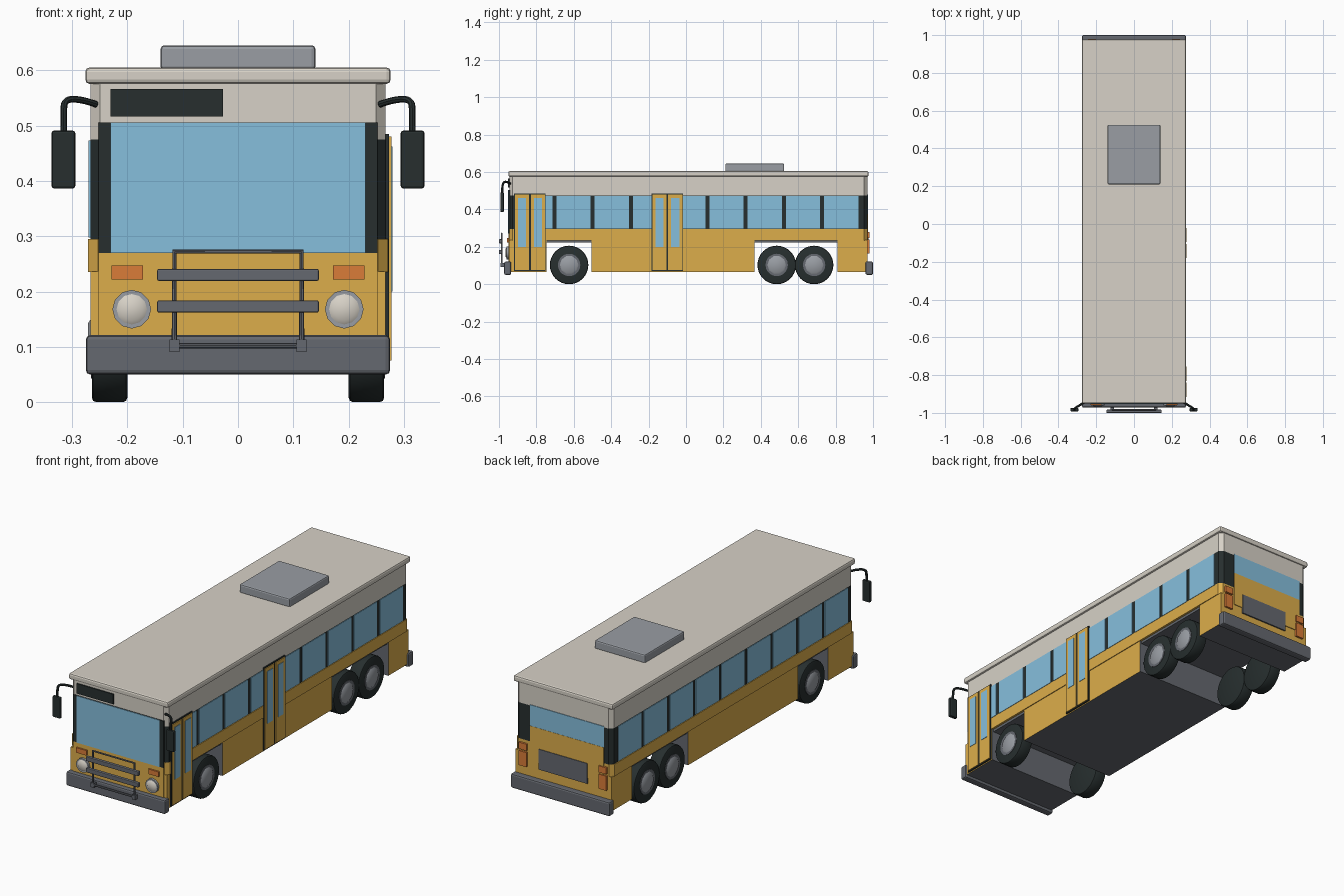
import bpy
import bmesh
from math import pi
from mathutils import Matrix, Vector

default = bpy.data.objects.get("Cube")
if default:
    bpy.data.objects.remove(default, do_unlink=True)


def material(name, rgb):
    m = bpy.data.materials.new(name)
    m.use_nodes = True
    m.diffuse_color = (*rgb, 1)
    m.node_tree.nodes["Principled BSDF"].inputs["Base Color"].default_value = (*rgb, 1)
    return m


yellow = material("yellow paint", (0.72, 0.42, 0.07))
white = material("warm white paint", (0.68, 0.64, 0.57))
glass = material("blue glass", (0.24, 0.52, 0.72))
black = material("black trim", (0.02, 0.028, 0.028))
steel = material("dark grey metal", (0.13, 0.14, 0.16))
silver = material("light grey metal", (0.32, 0.34, 0.37))
orange = material("orange lens", (0.7, 0.2, 0.04))


def finish(name, bm, *mats):
    bmesh.ops.recalc_face_normals(bm, faces=bm.faces)
    mesh = bpy.data.meshes.new(name)
    bm.to_mesh(mesh)
    bm.free()
    for m in mats:
        mesh.materials.append(m)
    obj = bpy.data.objects.new(name, mesh)
    bpy.context.collection.objects.link(obj)
    return obj


def smooth(obj):
    bpy.ops.object.select_all(action='DESELECT')
    bpy.context.view_layer.objects.active = obj
    obj.select_set(True)
    bpy.ops.object.shade_smooth_by_angle(angle=0.7)


def box(name, mat, x, y, z, bevel=0.0, upright=False):
    """Box from (min, max) ranges; upright bevels only the vertical corners."""
    bm = bmesh.new()
    size = [r[1] - r[0] for r in (x, y, z)]
    mid = [(r[0] + r[1]) / 2 for r in (x, y, z)]
    bmesh.ops.create_cube(bm, size=1, matrix=Matrix.Translation(mid) @ Matrix.Diagonal((*size, 1)))
    if bevel:
        edges = [e for e in bm.edges if not upright
                 or abs(e.verts[0].co.z - e.verts[1].co.z) > size[2] / 2]
        bmesh.ops.bevel(bm, geom=edges, offset=bevel, segments=1 if upright else 2,
                        profile=0.5, affect='EDGES')
    return finish(name, bm, mat)


def cylinder(name, mat, centre, radius, depth, axis, sides=32, tip=None, bevel=0.0):
    """Cylinder or tapered disc; the tip end points along +axis."""
    bm = bmesh.new()
    turn = Vector((0, 0, 1)).rotation_difference(Vector(axis)).to_matrix().to_4x4()
    bmesh.ops.create_cone(bm, cap_ends=True, segments=sides, radius1=radius,
                          radius2=radius if tip is None else tip, depth=depth)
    if bevel:
        rims = [e for e in bm.edges if any(len(f.verts) > 4 for f in e.link_faces)]
        bmesh.ops.bevel(bm, geom=rims, offset=bevel, segments=2, profile=0.5, affect='EDGES')
    bm.transform(Matrix.Translation(centre) @ turn)
    obj = finish(name, bm, mat)
    smooth(obj)
    return obj


def tube(name, mat, points, radius, order=0):
    curve = bpy.data.curves.new(name, 'CURVE')
    curve.dimensions = '3D'
    curve.bevel_depth = radius
    curve.bevel_resolution = 2
    curve.use_fill_caps = True
    spline = curve.splines.new('NURBS' if order else 'POLY')
    spline.points.add(len(points) - 1)
    for p, co in zip(spline.points, points):
        p.co = (*co, 1)
    if order:
        spline.order_u = order
        spline.use_endpoint_u = True
    curve.materials.append(mat)
    obj = bpy.data.objects.new(name, curve)
    bpy.context.collection.objects.link(obj)
    bpy.ops.object.select_all(action='DESELECT')
    bpy.context.view_layer.objects.active = obj
    obj.select_set(True)
    bpy.ops.object.convert(target='MESH')
    smooth(bpy.context.object)


def both(lo, hi):
    """The same x range on the left and on the right."""
    return (("left", 1, (lo, hi)), ("right", -1, (-hi, -lo)))


# Main body bands, stacked from belt to roof
FRONT, BACK, HALF = -0.945, 0.97, 0.267
length = (FRONT, BACK)
box("floor", steel, (-0.26, 0.26), (FRONT + 0.02, BACK - 0.02), (0.222, 0.25))
box("belt", yellow, (-0.271, 0.271), length, (0.235, 0.295), 0.018, True)
box("window_band", black, (-HALF, HALF), length, (0.295, 0.475), 0.018, True)
box("upper_body", white, (-HALF, HALF), length, (0.475, 0.578), 0.018, True)
box("roof", white, (-0.276, 0.276), (-0.95, 0.976), (0.575, 0.605), 0.008)
box("roof_unit", silver, (-0.14, 0.14), (0.21, 0.525), (0.6, 0.645), 0.007)

# Lower body between the wheel arches: painted outside, grey inside the arches and below
for name, y in (("front_skirt", (FRONT, -0.745)), ("middle_skirt", (-0.505, 0.365)),
                ("rear_skirt", (0.81, BACK))):
    skirt = box(name, yellow, (-HALF, HALF), y, (0.065, 0.236))
    skirt.data.materials.append(steel)
    for f in skirt.data.polygons:
        inner = abs(f.normal.y) > 0.5 and -0.9 < f.center.y < 0.9
        f.material_index = 1 if inner or f.normal.z < -0.5 else 0

# Side windows
posts = [-0.908 + 0.2045 * i for i in range(10)]
for side, s, x in both(0.262, 0.27):
    for i in range(9):
        box(f"{side}_window_{i + 1}", glass, x, (posts[i] + 0.011, posts[i + 1] - 0.011),
            (0.298, 0.473))

# Doors on the left side, two leaves each
for name, y0, y1 in (("front_door", -0.92, -0.75), ("middle_door", -0.185, -0.015)):
    box(name + "_frame", black, (0.265, 0.273), (y0, y1), (0.07, 0.485))
    half = (y1 - y0) / 2
    for i in range(2):
        a = y0 + i * half + 0.005
        b = a + half - 0.01
        box(f"{name}_leaf_{i + 1}", yellow, (0.265, 0.277), (a, b), (0.075, 0.48))
        box(f"{name}_glass_{i + 1}", glass, (0.27, 0.279), (a + 0.016, b - 0.016), (0.2, 0.462))

# Front face
box("front_panel", yellow, (-0.252, 0.252), (-0.949, -0.94), (0.1, 0.27))
box("windshield_surround", black, (-0.252, 0.252), (-0.949, -0.94), (0.27, 0.505))
box("windshield", glass, (-0.23, 0.23), (-0.952, -0.944), (0.27, 0.505))
box("destination_sign", black, (-0.23, -0.027), (-0.951, -0.943), (0.516, 0.566))
for side, s, x in both(0.172, 0.229):
    box(side + "_indicator", orange, x, (-0.957, -0.945), (0.222, 0.247))
    cylinder(side + "_headlight_rim", silver, (s * 0.192, -0.953, 0.168), 0.035, 0.014,
             (0, -1, 0), 12)
    cylinder(side + "_headlight", white, (s * 0.192, -0.962, 0.168), 0.03, 0.008,
             (0, -1, 0), 12, 0.02)

# Rear face
box("rear_panel", yellow, (-0.225, 0.185), (0.965, 0.974), (0.2, 0.375))
box("rear_window", glass, (-0.225, 0.185), (0.965, 0.973), (0.375, 0.48))
box("engine_grille", steel, (-0.135, 0.135), (0.968, 0.977), (0.17, 0.272))
for side, s, x in both(0.2, 0.243):
    box(side + "_brake_light", orange, x, (0.965, 0.98), (0.165, 0.238))
    box(side + "_turn_light", orange, x, (0.965, 0.98), (0.247, 0.28))

# Bumpers
box("front_bumper", steel, (-0.275, 0.275), (-0.972, -0.935), (0.05, 0.121), 0.008)
box("rear_bumper", steel, (-0.275, 0.275), (0.96, 1.0), (0.05, 0.121), 0.008)

# Wheels
for axle, y in (("front", -0.625), ("middle", 0.485), ("rear", 0.685)):
    for side, s, x in both(0.2, 0.264):
        cylinder(f"{axle}_{side}_tyre", black, (s * 0.232, y, 0.103), 0.103, 0.064,
                 (s, 0, 0), bevel=0.008)
        cylinder(f"{axle}_{side}_rim", steel, (s * 0.262, y, 0.103), 0.06, 0.008,
                 (s, 0, 0), 20)
        cylinder(f"{axle}_{side}_hub", silver, (s * 0.267, y, 0.103), 0.054, 0.008,
                 (s, 0, 0), 10, 0.042)

# Mirrors on curved arms
for side, s, x in both(0.294, 0.337):
    box(side + "_mirror", black, x, (-0.992, -0.974), (0.386, 0.491), 0.005)
    tube(side + "_mirror_arm", black,
         [(s * 0.256, -0.94, 0.538), (s * 0.28, -0.955, 0.547), (s * 0.314, -0.975, 0.548),
          (s * 0.315, -0.983, 0.52), (s * 0.315, -0.983, 0.48)], 0.006, 3)

# Folded bicycle rack
tube("rack_frame", steel, [(-0.115, -0.985, 0.1), (-0.115, -0.985, 0.272),
                           (0.115, -0.985, 0.272), (0.115, -0.985, 0.1)], 0.005)
tube("rack_lower_bar", steel, [(-0.115, -0.985, 0.102), (0.115, -0.985, 0.102)], 0.005)
for name, z in (("upper", 0.23), ("lower", 0.173)):
    box(f"rack_{name}_tray", steel, (-0.146, 0.146), (-1.0, -0.983), (z - 0.011, z + 0.011), 0.003)
for side, s, x in both(0.106, 0.124):
    box(side + "_rack_bracket", steel, x, (-0.992, -0.965), (0.091, 0.113))
